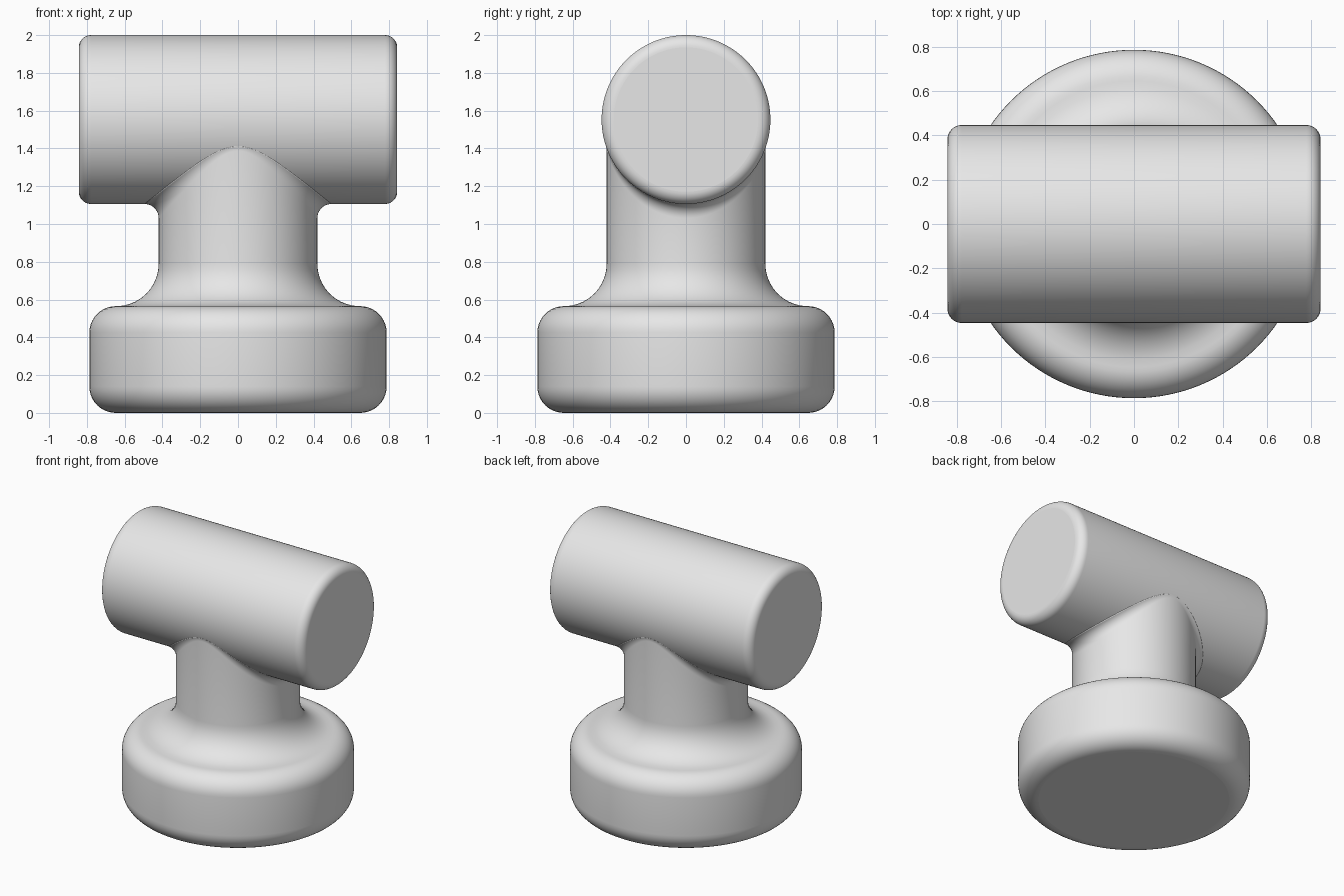
import bpy
import bmesh
from math import sin, cos, pi, sqrt
from mathutils import Vector

cube = bpy.data.objects.get("Cube")
if cube:
    bpy.data.objects.remove(cube, do_unlink=True)

SEG = 128
ARC = 10
BASE_R, BASE_TOP, ROUND = 0.787, 0.565, 0.14
STEM_R, FLARE = 0.42, 0.225
BAR_R, BAR_HALF, BAR_ROUND, BAR_Z = 0.447, 0.843, 0.065, 1.553
BLEND = 0.075

grey = bpy.data.materials.new("plain grey")
grey.use_nodes = True
grey.diffuse_color = (0.8, 0.8, 0.8, 1)
grey.node_tree.nodes["Principled BSDF"].inputs["Base Color"].default_value = (0.8, 0.8, 0.8, 1)


def arc(cx, cy, r, start, end):
    """Points on a circular arc, angles in quarter turns."""
    angles = [(start + (end - start) * i / ARC) * pi / 2 for i in range(ARC + 1)]
    return [(cx + r * cos(a), cy + r * sin(a)) for a in angles]


def skin(name, columns, cap_end):
    """Join closed columns of points into a smooth skin with flat end caps."""
    bm = bmesh.new()
    cols = [[bm.verts.new(p) for p in col] for col in columns]
    for a, b in zip(cols, cols[1:] + cols[:1]):
        for i in range(len(a) - 1):
            bm.faces.new((a[i], b[i], b[i + 1], a[i + 1])).smooth = True
    bm.faces.new([c[0] for c in cols])
    if cap_end:
        bm.faces.new([c[-1] for c in cols])
    bmesh.ops.recalc_face_normals(bm, faces=bm.faces)
    mesh = bpy.data.meshes.new(name)
    bm.to_mesh(mesh)
    bm.free()
    mesh.materials.append(grey)
    obj = bpy.data.objects.new(name, mesh)
    bpy.context.collection.objects.link(obj)
    return obj


turns = [2 * pi * i / SEG for i in range(SEG)]

# Rounded base flaring up into the stem
profile = arc(BASE_R - ROUND, ROUND, ROUND, -1, 0)
profile += arc(BASE_R - ROUND, BASE_TOP - ROUND, ROUND, 0, 1)
profile += arc(STEM_R + FLARE, BASE_TOP + FLARE, FLARE, 3, 2)[1:]

# Stem with a rolling-ball blend where it meets the crossbar
columns = []
for t in turns:
    column = [Vector((r * cos(t), r * sin(t), z)) for r, z in profile]
    reach = STEM_R + BLEND
    x, y = reach * cos(t), reach * sin(t)
    drop = sqrt((BAR_R + BLEND) ** 2 - y * y)
    centre = Vector((x, y, BAR_Z - drop))
    to_stem = Vector((-cos(t), -sin(t), 0))
    to_bar = Vector((0, -y, drop)).normalized()
    for i in range(ARC + 1):
        column.append(centre + BLEND * to_stem.slerp(to_bar, i / ARC))
    column.append(column[-1] + 0.02 * to_bar)
    columns.append(column)
skin("base_and_stem", columns, False)

# Crossbar with rounded rims
rim = arc(BAR_HALF - BAR_ROUND, BAR_R - BAR_ROUND, BAR_ROUND, 0, 1)
outline = rim + [(-x, r) for x, r in reversed(rim)]
skin("crossbar", [[(x, r * cos(t), BAR_Z + r * sin(t)) for x, r in outline]
                  for t in turns], True)
